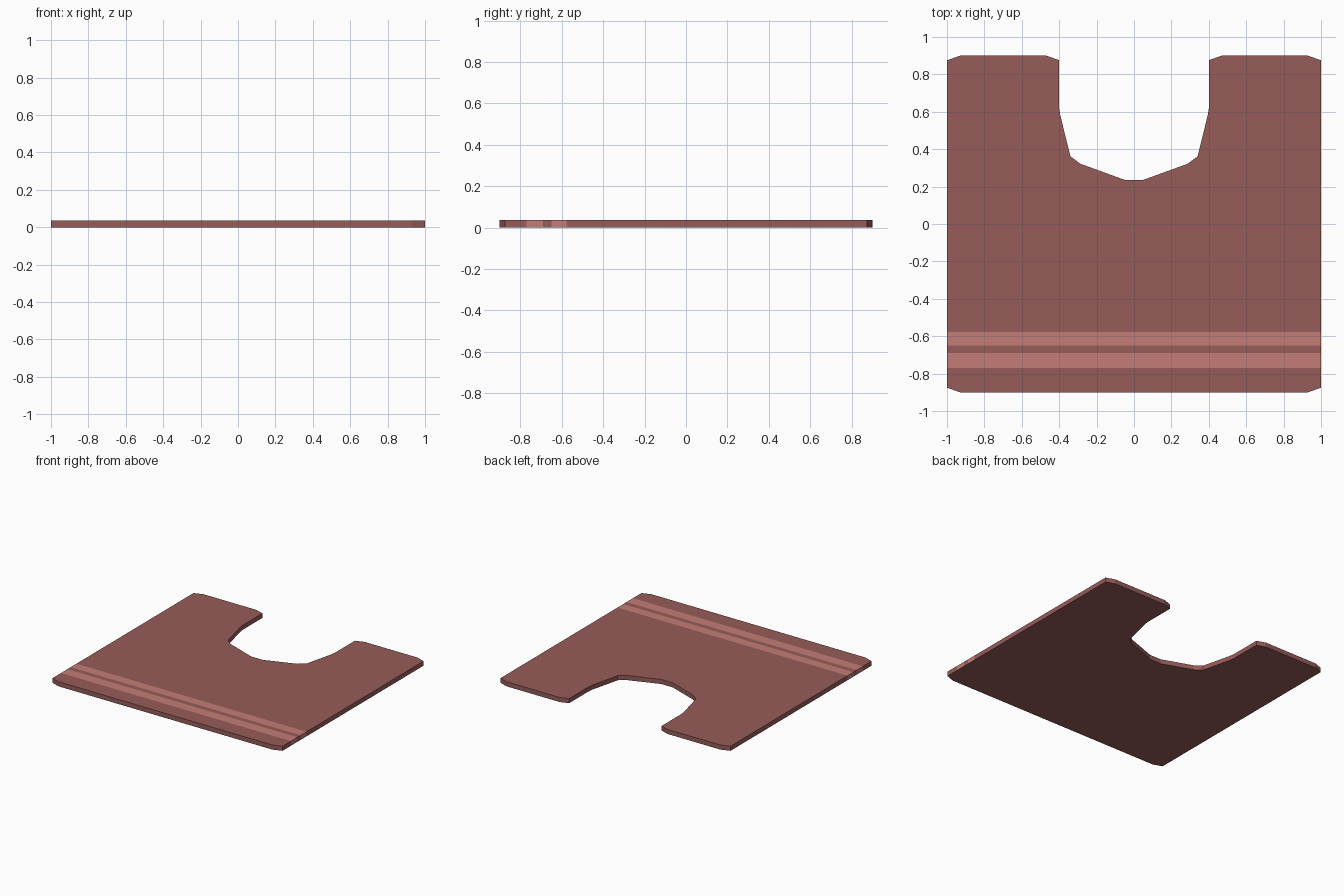
import bpy, bmesh

if "Cube" in bpy.data.objects:
    bpy.data.objects.remove(bpy.data.objects["Cube"])

THICK = 0.036
BANDS = [(-0.77, -0.69), (-0.65, -0.577)]

def material(name, color):
    m = bpy.data.materials.new(name)
    m.diffuse_color = (*color, 1)
    m.use_nodes = True
    m.node_tree.nodes["Principled BSDF"].inputs["Base Color"].default_value = m.diffuse_color
    return m

# Right half of the mat outline, from front edge round to the notch
half = [(0.93, -0.9), (1, -0.875), (1, 0.875), (0.93, 0.9), (0.47, 0.9),
        (0.402, 0.877), (0.402, 0.63), (0.395, 0.585), (0.34, 0.362),
        (0.287, 0.322), (0.05, 0.236)]
outline = half + [(-x, y) for x, y in reversed(half)]

# Mat slab
bm = bmesh.new()
base = bm.faces.new([bm.verts.new((x, y, 0)) for x, y in outline])
top = bmesh.ops.extrude_face_region(bm, geom=[base], use_keep_orig=True)["geom"]
bmesh.ops.translate(bm, vec=(0, 0, THICK),
                    verts=[v for v in top if isinstance(v, bmesh.types.BMVert)])

# Cut in the stripe borders
for y in [y for band in BANDS for y in band]:
    bmesh.ops.bisect_plane(bm, geom=bm.verts[:] + bm.edges[:] + bm.faces[:],
                           plane_co=(0, y, 0), plane_no=(0, 1, 0))
bmesh.ops.recalc_face_normals(bm, faces=bm.faces[:])

# Stripes cover the top and side edges, the underside stays plain
for f in bm.faces:
    y = f.calc_center_bounds().y
    if f.normal.z > -0.5 and any(a < y < b for a, b in BANDS):
        f.material_index = 1

mesh = bpy.data.meshes.new("bath_mat")
bm.to_mesh(mesh)
bm.free()
mesh.materials.append(material("mat_fabric", (0.305, 0.107, 0.102)))
mesh.materials.append(material("mat_stripe", (0.552, 0.205, 0.184)))
bpy.context.collection.objects.link(bpy.data.objects.new("bath_mat", mesh))
